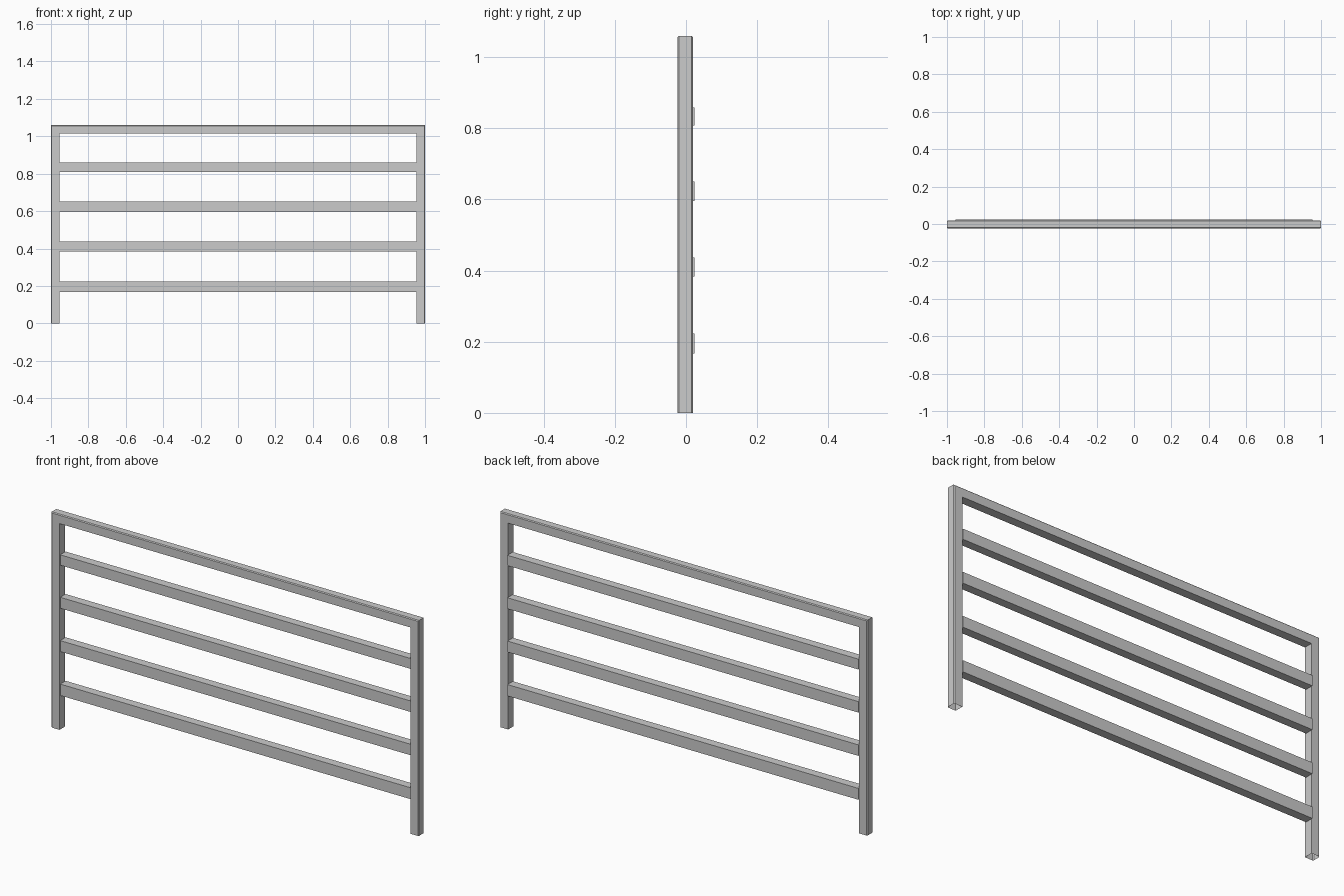
import bpy
import bmesh

if "Cube" in bpy.data.objects:
    bpy.data.objects.remove(bpy.data.objects["Cube"])

HALF_W, HEIGHT = 1.0, 1.06
THICK = 0.045                  # frame width seen from the front
Y0, Y1 = -0.024, 0.019         # frame depth range
C = 0.004                      # chamfer on the outer edges


def finish(name, bm):
    bmesh.ops.recalc_face_normals(bm, faces=bm.faces[:])
    mesh = bpy.data.meshes.new(name)
    bm.to_mesh(mesh)
    bm.free()
    obj = bpy.data.objects.new(name, mesh)
    bpy.context.collection.objects.link(obj)
    return obj


# Arched frame: one tube profile (inward offset, y) swept up, across and down with mitred corners
profile = [(0, Y0 + C), (C, Y0), (THICK, Y0), (THICK, Y1), (C, Y1), (0, Y1 - C)]
bm = bmesh.new()
rings = []
for side, top in ((-1, False), (-1, True), (1, True), (1, False)):
    rings.append([bm.verts.new((side * (HALF_W - d), y, HEIGHT - d if top else 0))
                  for d, y in profile])
n = len(profile)
for a, b in zip(rings, rings[1:]):
    for i in range(n):
        j = (i + 1) % n
        bm.faces.new((a[i], a[j], b[j], b[i]))
finish("frame", bm)

# Horizontal rails, set slightly back from the frame's front
RAIL_Y0, RAIL_Y1 = -0.018, 0.024
for k, (low, high) in enumerate(((0.167, 0.223), (0.383, 0.437),
                                 (0.596, 0.650), (0.808, 0.859))):
    bm = bmesh.new()
    bmesh.ops.create_cube(bm, size=1)
    bmesh.ops.scale(bm, vec=(2 * (HALF_W - THICK), RAIL_Y1 - RAIL_Y0, high - low),
                    verts=bm.verts)
    bmesh.ops.translate(bm, vec=(0, (RAIL_Y0 + RAIL_Y1) / 2, (low + high) / 2),
                        verts=bm.verts)
    finish(f"rail_{k + 1}", bm)
